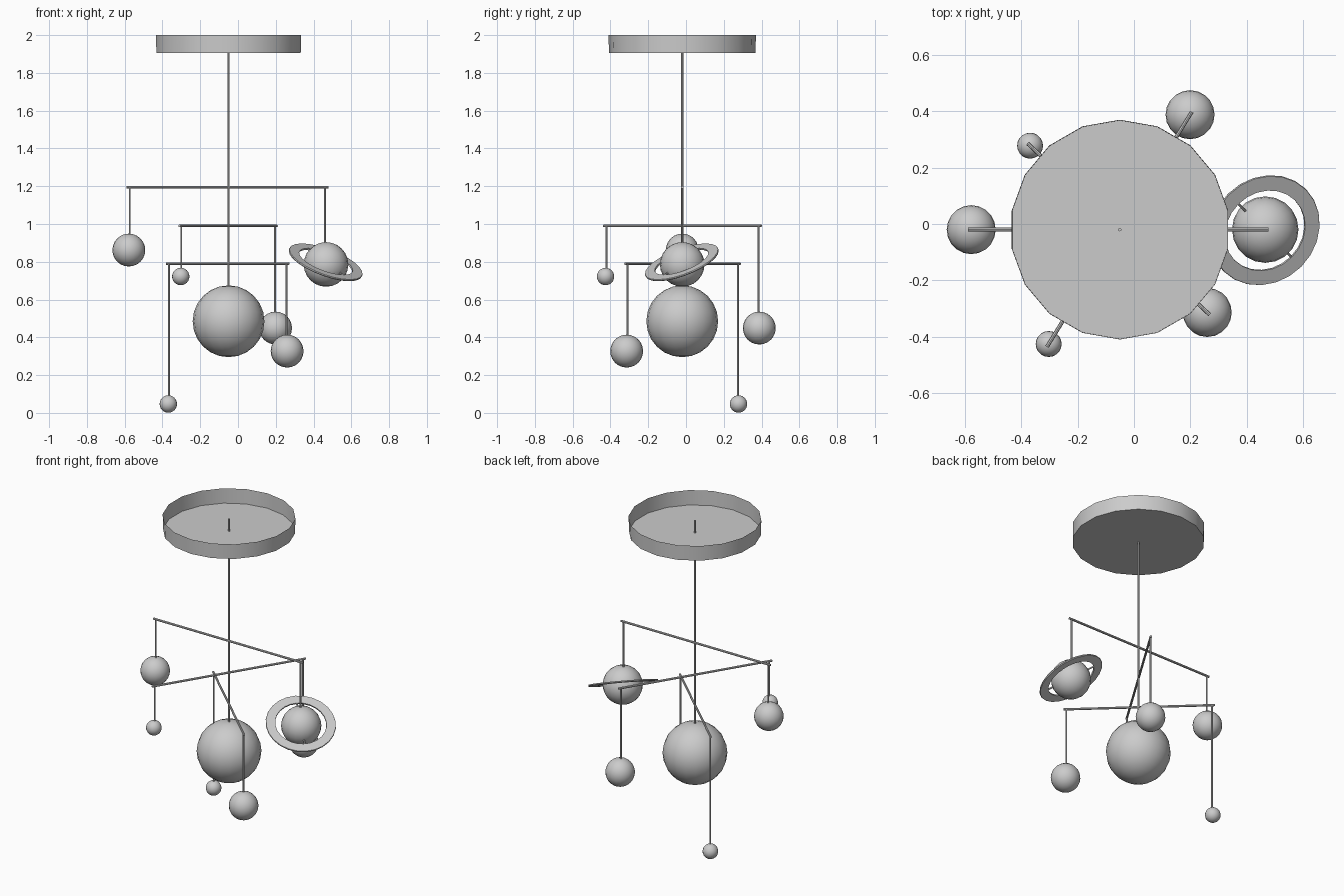
import bpy, bmesh, math
from mathutils import Vector

if "Cube" in bpy.data.objects:
    bpy.data.objects.remove(bpy.data.objects["Cube"])

AX, AY = -0.05, -0.02  # hanging axis


def finish(bm, name):
    bmesh.ops.recalc_face_normals(bm, faces=bm.faces[:])
    mesh = bpy.data.meshes.new(name)
    bm.to_mesh(mesh)
    bm.free()
    ob = bpy.data.objects.new(name, mesh)
    bpy.context.collection.objects.link(ob)
    bpy.ops.object.select_all(action='DESELECT')
    ob.select_set(True)
    bpy.context.view_layer.objects.active = ob
    bpy.ops.object.shade_smooth_by_angle(angle=math.radians(35))
    return ob


def ball(name, pos, r, seg=20, rings=12):
    bm = bmesh.new()
    bmesh.ops.create_uvsphere(bm, u_segments=seg, v_segments=rings, radius=r)
    ob = finish(bm, name)
    ob.location = pos
    return ob


def rod(name, a, b, r=0.006, sides=8):
    a, b = Vector(a), Vector(b)
    bm = bmesh.new()
    bmesh.ops.create_cone(bm, cap_ends=True, segments=sides, radius1=r,
                          radius2=r, depth=(b - a).length)
    ob = finish(bm, name)
    ob.rotation_mode = 'QUATERNION'
    ob.rotation_quaternion = (b - a).to_track_quat('Z', 'Y')
    ob.location = (a + b) / 2
    return ob


# Ceiling pan: 18-sided dish, open on top
bm = bmesh.new()
N = 18
ring_pts = lambda r, z: [bm.verts.new((AX + r * math.sin(2 * math.pi * i / N),
                                       AY + r * math.cos(2 * math.pi * i / N), z))
                         for i in range(N)]
low, top = ring_pts(0.388, 1.905), ring_pts(0.39, 2.0)
bm.faces.new(low)
for i in range(N):
    j = (i + 1) % N
    bm.faces.new((low[i], low[j], top[j], top[i]))
finish(bm, "ceiling_pan")

# Central rod and sun
rod("main_rod", (AX, AY, 0.5), (AX, AY, 1.985))
ball("sun", (AX, AY, 0.485), 0.19)

# Arms: height, two hanging balls (x, y, z, radius)
arms = [
    ("upper", 1.195, (-0.578, -0.02, 0.862, 0.087), (0.466, -0.02, 0.786, 0.118)),
    ("middle", 0.99, (-0.303, -0.426, 0.722, 0.046), (0.199, 0.388, 0.449, 0.087)),
    ("lower", 0.79, (-0.369, 0.278, 0.047, 0.046), (0.260, -0.314, 0.327, 0.087)),
]
for name, z, *balls in arms:
    ends = []
    for k, (x, y, bz, r) in enumerate(balls):
        out = Vector((x - AX, y - AY, 0))
        ends.append(Vector((AX, AY, z)) + out * (1 + 0.012 / out.length))
        wire = Vector((AX, AY, 0)) + out * (1 - 0.005 / out.length)
        rod(f"{name}_wire_{k}", (wire.x, wire.y, bz), (wire.x, wire.y, z), 0.005)
        ball(f"{name}_planet_{k}", (x, y, bz), r)
    rod(f"{name}_arm", ends[0], ends[1], 0.007)

# Tilted flat ring around the large planet, held by a crossing pin
c = Vector((0.464, -0.022, 0.797))
n = Vector((0.33, -0.33, 0.884)).normalized()
profile = [(0.151, -0.005), (0.205, -0.005), (0.207, 0), (0.205, 0.005), (0.151, 0.005)]
bm = bmesh.new()
S, P = 24, len(profile)
loops = [[bm.verts.new((r * math.cos(2 * math.pi * i / S), r * math.sin(2 * math.pi * i / S), h))
          for r, h in profile] for i in range(S)]
for i in range(S):
    a, b = loops[i], loops[(i + 1) % S]
    for k in range(P):
        m = (k + 1) % P
        bm.faces.new((a[k], a[m], b[m], b[k]))
ring = finish(bm, "planet_ring")
ring.rotation_mode = 'QUATERNION'
ring.rotation_quaternion = n.to_track_quat('Z', 'Y')
ring.location = c
slope = n.cross(Vector((1, 1, 0))).normalized()
rod("ring_pin", c - slope * 0.165, c + slope * 0.165, 0.005)
